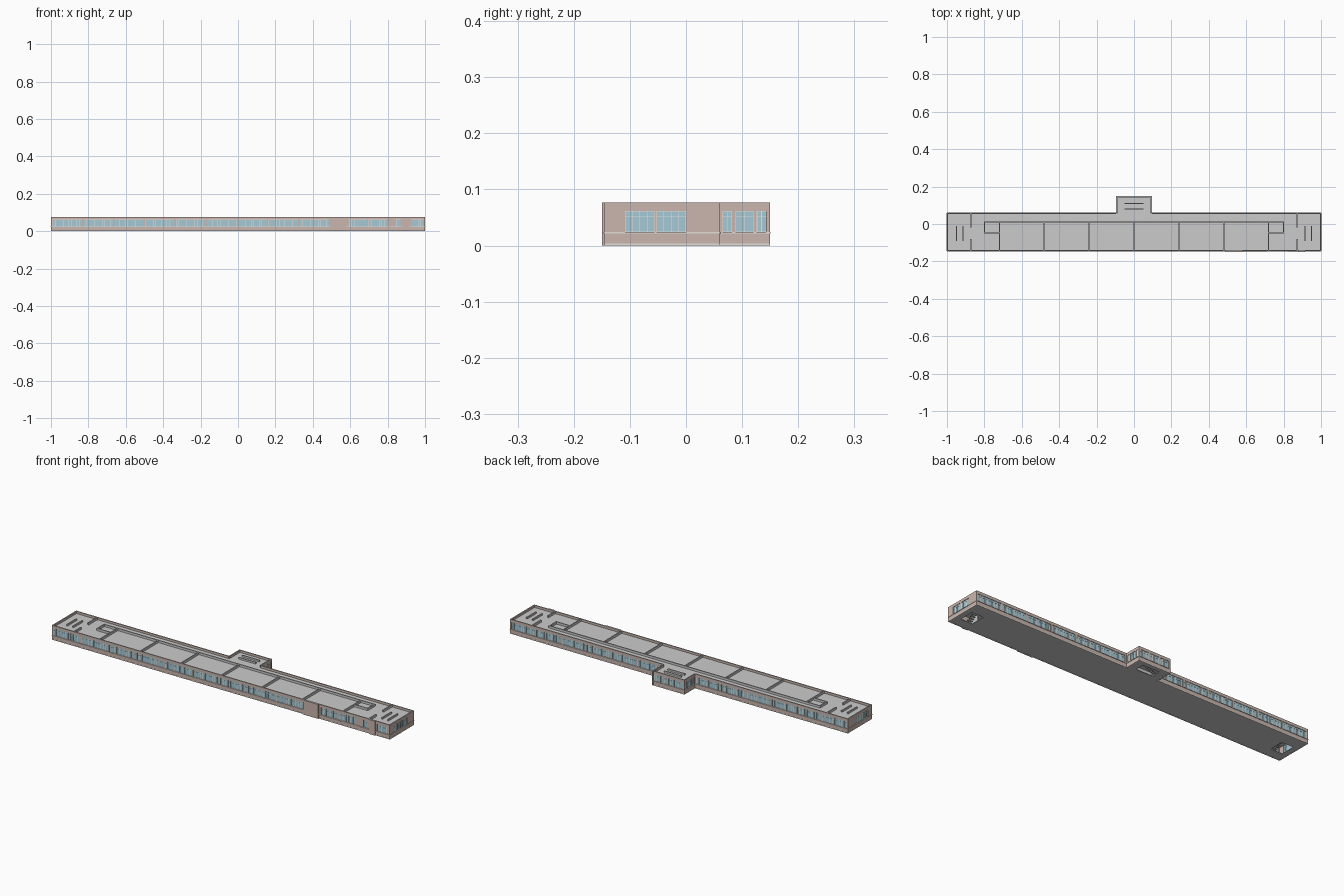
import bpy, bmesh, math
from mathutils import Matrix, Vector

if "Cube" in bpy.data.objects:
    bpy.data.objects.remove(bpy.data.objects["Cube"])

COLORS = {
    "brick": (0.60, 0.47, 0.42, 1), "glass": (0.38, 0.58, 0.66, 1),
    "frame": (0.80, 0.80, 0.77, 1), "stone": (0.78, 0.73, 0.68, 1),
    "trim": (0.78, 0.63, 0.45, 1)}
mats = {}
for key, col in COLORS.items():
    mats[key] = bpy.data.materials.new(key)
    mats[key].diffuse_color = col

parts = {}
I4 = Matrix.Identity(4)


def box(part, x0, x1, y0, y1, z0, z1, m=I4):
    """Add a box, given by its ranges, to the named part."""
    bm = parts.setdefault(part, bmesh.new())
    c = Vector(((x0 + x1) / 2, (y0 + y1) / 2, (z0 + z1) / 2))
    bmesh.ops.create_cube(bm, size=1, matrix=m @ Matrix.Translation(c) @
                          Matrix.Diagonal((x1 - x0, y1 - y0, z1 - z0, 1)))


H, SILL, HEAD, T = 0.077, 0.024, 0.062, 0.006
ROOF = 0.065


def wall(x, y, angle, length, windows):
    """Brick wall running along local x with local y pointing indoors."""
    m = Matrix.Translation((x, y, 0)) @ Matrix.Rotation(math.radians(angle), 4, 'Z')
    box("brick_walls", 0, length, 0, T, 0.004, SILL, m)
    box("brick_walls", 0, length, 0, T, HEAD, H - 0.0005, m)
    box("wall_coping", 0, length, 0, T, H - 0.0005, H, m)
    box("stone_base", 0, length, -0.0005, T, 0, 0.004, m)
    box("stone_ledge", 0, length, -0.002, 0.001, 0.0215, SILL, m)
    s = 0
    for a, b in windows + [(length, length)]:
        if a > s:
            box("brick_walls", s, a, 0, T, SILL, HEAD, m)
        s = b
        if b <= a:
            continue
        # glazing, frame bars and transom
        box("window_glass", a, b, 0.0028, 0.0034, SILL, HEAD, m)
        n = max(2, round((b - a) / 0.0137))
        for i in range(n + 1):
            c = a + (b - a) * i / n
            w = 0.0011 if i % 4 == 0 else 0.0005
            box("window_frames", max(a, c - w), min(b, c + w), 0.0018, 0.0044, SILL, HEAD, m)
        for z in (SILL, 0.051, HEAD - 0.001):
            box("window_frames", a, b, 0.0019, 0.0043, z, z + 0.001, m)


def bays(a, b, n, pier=0.008):
    w = (b - a) / n
    return [(a + i * w + pier / 2, a + (i + 1) * w - pier / 2) for i in range(n)]


# Outer walls, counter-clockwise from the front
wall(-1, -0.145, 0, 2, bays(0.005, 1.49, 9) + bays(1.59, 1.8, 2)
     + [(1.845, 1.87)] + [(1.925, 1.99)])
wall(1, -0.145, 90, 0.205, [(0.036, 0.089), (0.092, 0.145)])
wall(1, 0.06, 180, 0.905, bays(0.005, 0.90, 6))
annex = [(0.005, 0.022), (0.028, 0.060), (0.066, 0.083)]
wall(0.095, 0.06, 90, 0.09, annex)
wall(0.095, 0.149, 180, 0.19, bays(0.005, 0.185, 3))
wall(-0.095, 0.15, 270, 0.09, annex)
wall(-0.095, 0.06, 180, 0.905, bays(0.005, 0.90, 6))
wall(-1, 0.06, 270, 0.205, [(0.06, 0.113), (0.116, 0.169)])

# Brick projections and entrance step on the front
box("front_projections", 0.49, 0.58, -0.15, -0.145, 0, H)
box("front_projections", 0.88, 0.915, -0.15, -0.145, 0, H)
box("stone_ledge", 0.58, 0.71, -0.15, -0.145, 0.0215, SILL)
box("stone_ledge", 0.82, 0.88, -0.15, -0.145, 0.0215, SILL)

# Floor slab with stair openings
xs = [-0.995, -0.97, -0.90, -0.05, 0.05, 0.90, 0.97, 0.995]
ys = [-0.14, -0.09, -0.01, 0.056]
for i in range(7):
    for j in range(3):
        if not (i in (1, 5) and j == 1):
            box("floor_slab", xs[i], xs[i + 1], ys[j], ys[j + 1], 0.0005, 0.004)
for a, b, c, d in ((-0.09, 0.09, 0.056, 0.075), (-0.09, 0.09, 0.125, 0.145),
                   (-0.09, -0.05, 0.075, 0.125), (0.05, 0.09, 0.075, 0.125)):
    box("floor_slab", a, b, c, d, 0.0005, 0.004)

# Stair flights inside the openings
for k in range(8):
    z = 0.006 + k * 0.007
    for sx in (-1, 1):
        xa, xb = sorted((sx * 0.905, sx * 0.933))
        box("stairs", xa, xb, -0.09 + k * 0.01, -0.08 + k * 0.01, z, z + 0.004)
    box("stairs", -0.05 + k * 0.0125, -0.0375 + k * 0.0125, 0.078, 0.098, z, z + 0.004)

# Recessed roof deck
box("roof_deck", -0.995, 0.995, -0.14, 0.056, ROOF - 0.002, ROOF)
box("roof_deck", -0.09, 0.09, 0.056, 0.145, ROOF - 0.002, ROOF)

# Interior walls whose tops stand above the deck
Z0 = 0.004
box("inner_walls", -0.80, 0.80, 0.008, 0.014, Z0, H)
for i in range(7):
    x = -0.72 + i * 0.24
    box("inner_walls", x - 0.003, x + 0.003, -0.14, 0.008, Z0, H)
for sx in (-1, 1):
    for a, b, c, d in ((0.797, 0.803, -0.05, 0.014), (0.72, 0.80, -0.05, -0.044),
                       (0.87, 0.876, -0.14, -0.08), (0.87, 0.876, -0.02, 0.056)):
        xa, xb = sorted((sx * a, sx * b))
        box("inner_walls", xa, xb, c, d, Z0, H)
    for x in (0.915, 0.95):
        box("stair_curbs", sx * x - 0.003, sx * x + 0.003, -0.09, -0.01, ROOF, H - 0.003)
for y in (0.08, 0.11):
    box("stair_curbs", -0.05, 0.05, y - 0.003, y + 0.003, ROOF, H - 0.003)

# Thin dashed trim along the corridor wall
for i in range(18):
    x = -0.70 + i * 0.08
    box("corridor_trim", x, x + 0.03, 0.008, 0.010, H - 0.002, H + 0.0002)

mat_of = {"brick_walls": "brick", "front_projections": "brick", "window_glass": "glass",
          "window_frames": "frame", "stone_base": "stone", "stone_ledge": "stone",
          "corridor_trim": "trim"}
for name, bm in parts.items():
    me = bpy.data.meshes.new(name)
    bm.to_mesh(me)
    bm.free()
    ob = bpy.data.objects.new(name, me)
    bpy.context.collection.objects.link(ob)
    if name in mat_of:
        me.materials.append(mats[mat_of[name]])

for m in bpy.data.materials:
    if m.users and not m.is_grease_pencil:
        m.use_nodes = True
        m.node_tree.nodes["Principled BSDF"].inputs["Base Color"].default_value = m.diffuse_color
